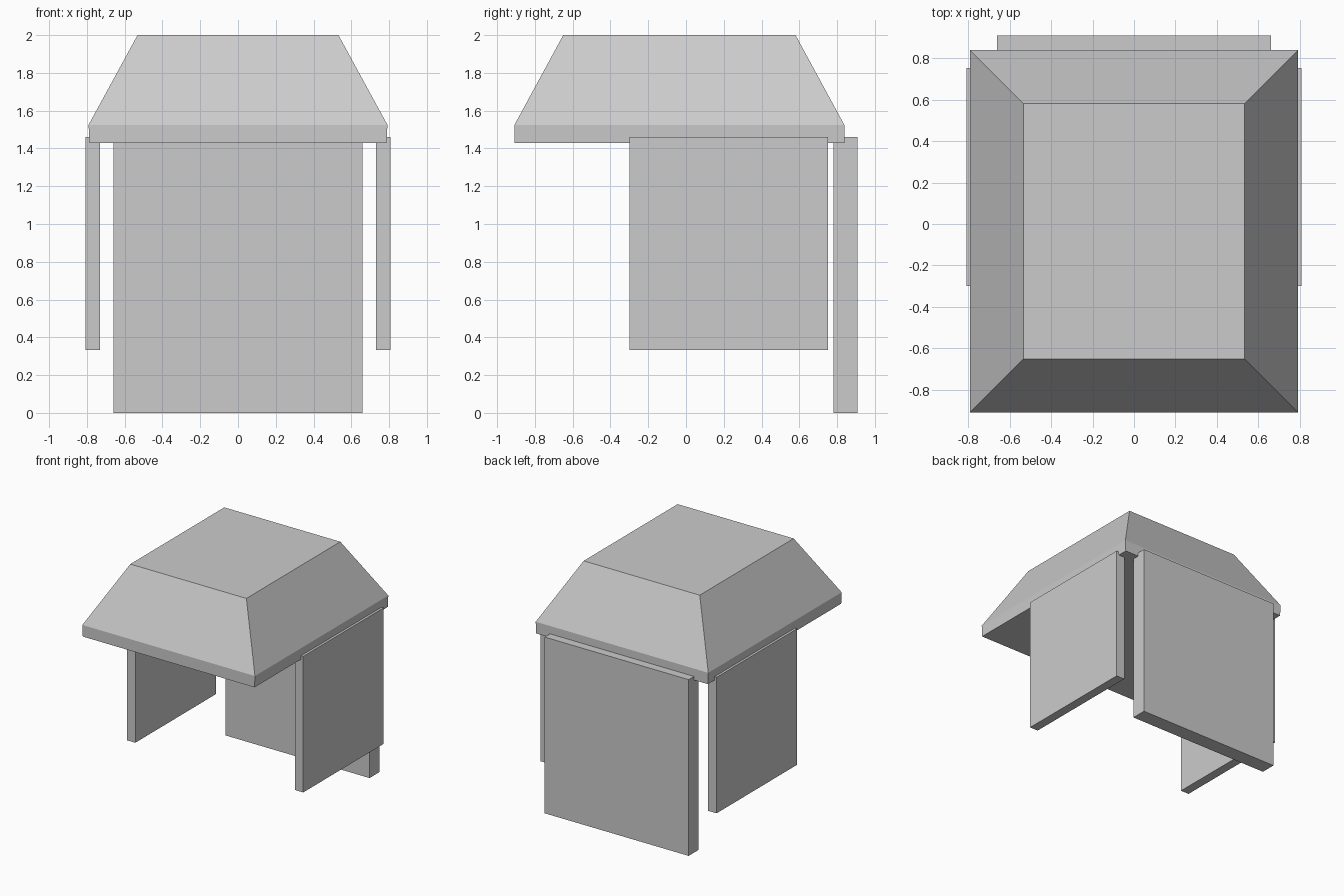
import bpy
import bmesh

if "Cube" in bpy.data.objects:
    bpy.data.objects.remove(bpy.data.objects["Cube"])


def finish(name, bm):
    bmesh.ops.recalc_face_normals(bm, faces=bm.faces)
    mesh = bpy.data.meshes.new(name)
    bm.to_mesh(mesh)
    bm.free()
    obj = bpy.data.objects.new(name, mesh)
    bpy.context.collection.objects.link(obj)
    return obj


def stacked(name, sections):
    """Closed solid through rectangles (half_x, y0, y1, z), centred on x = 0."""
    bm = bmesh.new()
    rings = [[bm.verts.new(p) for p in
              ((-x, y0, z), (x, y0, z), (x, y1, z), (-x, y1, z))]
             for x, y0, y1, z in sections]
    for low, high in zip(rings, rings[1:]):
        for i in range(4):
            j = (i + 1) % 4
            bm.faces.new((low[i], low[j], high[j], high[i]))
    bm.faces.new(rings[0][::-1])
    bm.faces.new(rings[-1])
    return finish(name, bm)


# Roof: straight rim band, then hipped slopes to a flat top
stacked("roof", [(0.787, -0.908, 0.838, 1.43),
                 (0.791, -0.908, 0.838, 1.525),
                 (0.532, -0.65, 0.58, 2.0)])

# Tall panel at the back
stacked("back_panel", [(0.66, 0.78, 0.908, 0.0), (0.66, 0.78, 0.908, 1.46)])

# Side panels, slightly proud of the roof rim
for side, label in ((-1, "left"), (1, "right")):
    panel = stacked(label + "_panel", [(0.0385, -0.30, 0.753, 0.333),
                                       (0.0385, -0.30, 0.753, 1.46)])
    panel.location.x = side * 0.7695
